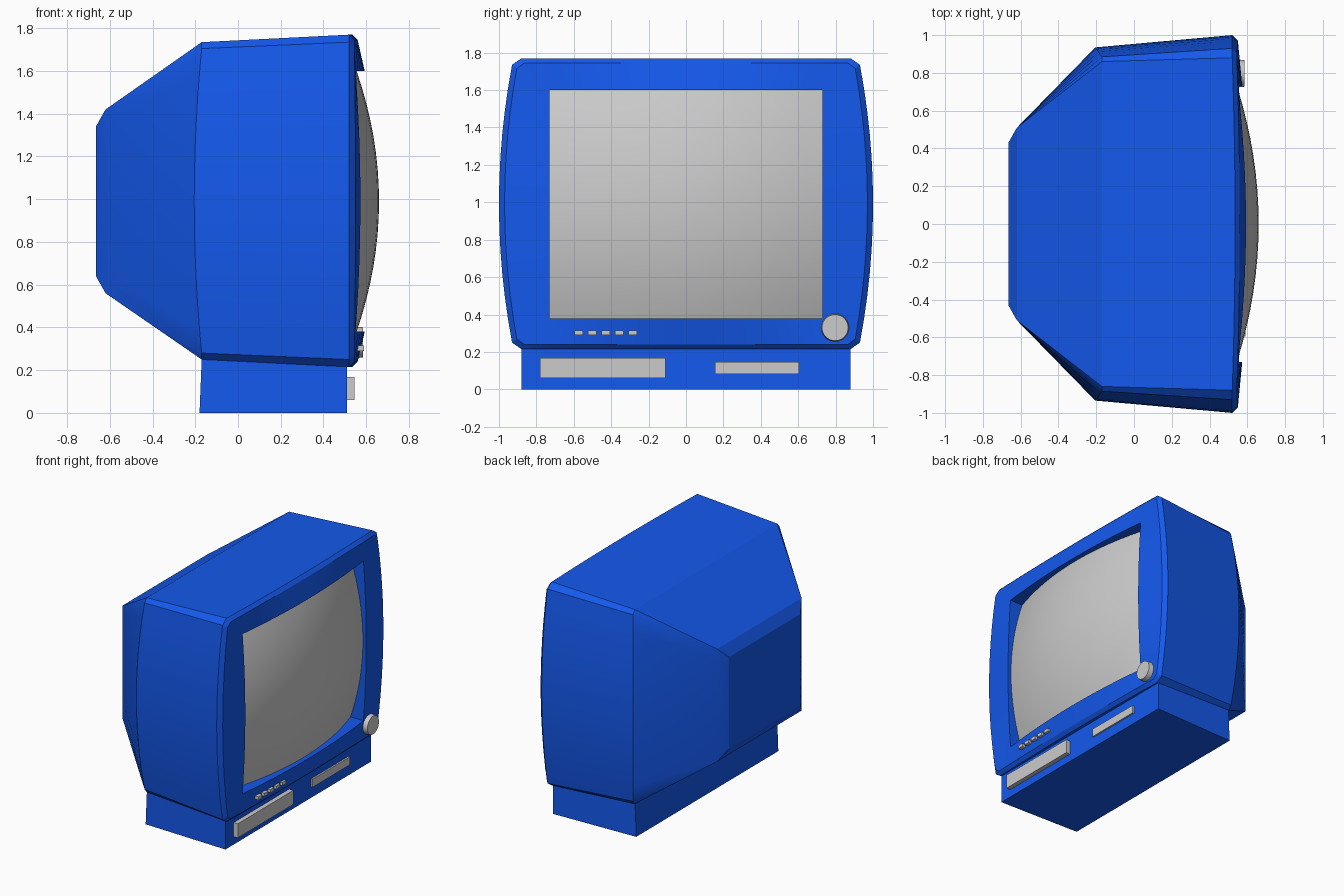
import bpy, bmesh

if "Cube" in bpy.data.objects:
    bpy.data.objects.remove(bpy.data.objects["Cube"])

blue = bpy.data.materials.new("blue_plastic")
blue.diffuse_color = (0.007, 0.1, 0.85, 1)
blue.use_nodes = True
blue.node_tree.nodes["Principled BSDF"].inputs["Base Color"].default_value = blue.diffuse_color
N = 12  # segments per bowed edge
ZM = 0.99


def finish(name, bm, mat=None, angle=0.42):
    me = bpy.data.meshes.new(name)
    bm.to_mesh(me)
    bm.free()
    ob = bpy.data.objects.new(name, me)
    bpy.context.collection.objects.link(ob)
    if mat:
        me.materials.append(mat)
    bpy.ops.object.select_all(action='DESELECT')
    ob.select_set(True)
    bpy.context.view_layer.objects.active = ob
    bpy.ops.object.shade_smooth_by_angle(angle=angle)
    return ob


def ring(x, y, zlo, zhi, cy=0, cz=0, bow=0, dx_side=0, dx_top=0):
    """Rectangle with clipped corners; sides bow out in y, edges bow in x."""
    ts = [2 * i / N - 1 for i in range(N + 1)]
    zc, zh = (zlo + zhi) / 2, (zhi - zlo) / 2
    pts = []
    for s in (1, -1):
        for t in ts:
            b = 1 - t * t
            pts.append((x + dx_side * b, s * (y + bow * b), zc + s * t * (zh - cz)))
        for t in ts:
            pts.append((x + dx_top * (1 - t * t), -s * t * (y - cy), zhi if s > 0 else zlo))
    return pts


# Cabinet shell: rear cap, taper, body, front bevel, bowed bezel, recess wall
rings = [
    ring(-0.665, 0.43, 0.64, 1.34),
    ring(-0.62, 0.51, 0.56, 1.42),
    ring(-0.17, 0.885, 0.25, 1.735, 0.025, 0.03, 0.05, -0.035),
    ring(0.52, 0.93, 0.215, 1.77, 0.05, 0.035, 0.07, 0, 0.015),
    ring(0.545, 0.905, 0.24, 1.745, 0.04, 0.03, 0.065, 0.005, 0.015),
    ring(0.55, 0.73, 0.38, 1.6, dx_side=0.023, dx_top=0.043),
    ring(0.43, 0.73, 0.38, 1.6),
]
bm = bmesh.new()
loops = [[bm.verts.new(p) for p in r] for r in rings]
for a, b in zip(loops, loops[1:]):
    n = len(a)
    for i in range(n):
        j = (i + 1) % n
        bm.faces.new((a[i], a[j], b[j], b[i]))
bm.faces.new(loops[0][::-1])
bmesh.ops.remove_doubles(bm, verts=bm.verts[:], dist=0.0005)
finish("cabinet", bm, blue)

# Bulging picture tube
bm = bmesh.new()
G = 16
grid = []
for i in range(G + 1):
    u = 2 * i / G - 1
    grid.append([bm.verts.new((0.66 - 0.115 * u * u - 0.105 * v * v, 0.73 * u, ZM + 0.61 * v))
                 for v in (2 * j / G - 1 for j in range(G + 1))])
for i in range(G):
    for j in range(G):
        bm.faces.new((grid[i][j], grid[i + 1][j], grid[i + 1][j + 1], grid[i][j + 1]))
finish("screen", bm, angle=1.0)


def box(name, x0, x1, y0, y1, z0, z1, mat=None, shape=None):
    bm = bmesh.new()
    bmesh.ops.create_cube(bm, size=1)
    for v in bm.verts:
        v.co = (x1 if v.co.x > 0 else x0, y1 if v.co.y > 0 else y0, z1 if v.co.z > 0 else z0)
        if shape:
            shape(v)
    return finish(name, bm, mat)


# Pedestal, slightly narrower at the rear
def taper(v):
    if v.co.x < 0:
        v.co.y *= 0.975
        v.co.x += 0.01 if v.co.z > 0.1 else 0


box("base", -0.18, 0.51, -0.88, 0.88, 0, 0.25, blue, taper)

# Front details
box("control_flap", 0.49, 0.545, -0.78, -0.11, 0.06, 0.168)
box("slot_panel", 0.49, 0.522, 0.155, 0.605, 0.083, 0.145)
for k in range(5):
    y = -0.595 + 0.072 * k
    box(f"button_{k + 1}", 0.54, 0.59, y, y + 0.045, 0.29, 0.315)

# Round knob
bm = bmesh.new()
bmesh.ops.create_cone(bm, cap_ends=True, segments=32, radius1=0.076, radius2=0.07, depth=0.05)
for v in bm.verts:
    x, y, z = v.co
    v.co = (0.56 + z, 0.797 + x, 0.33 + y)
finish("knob", bm)
